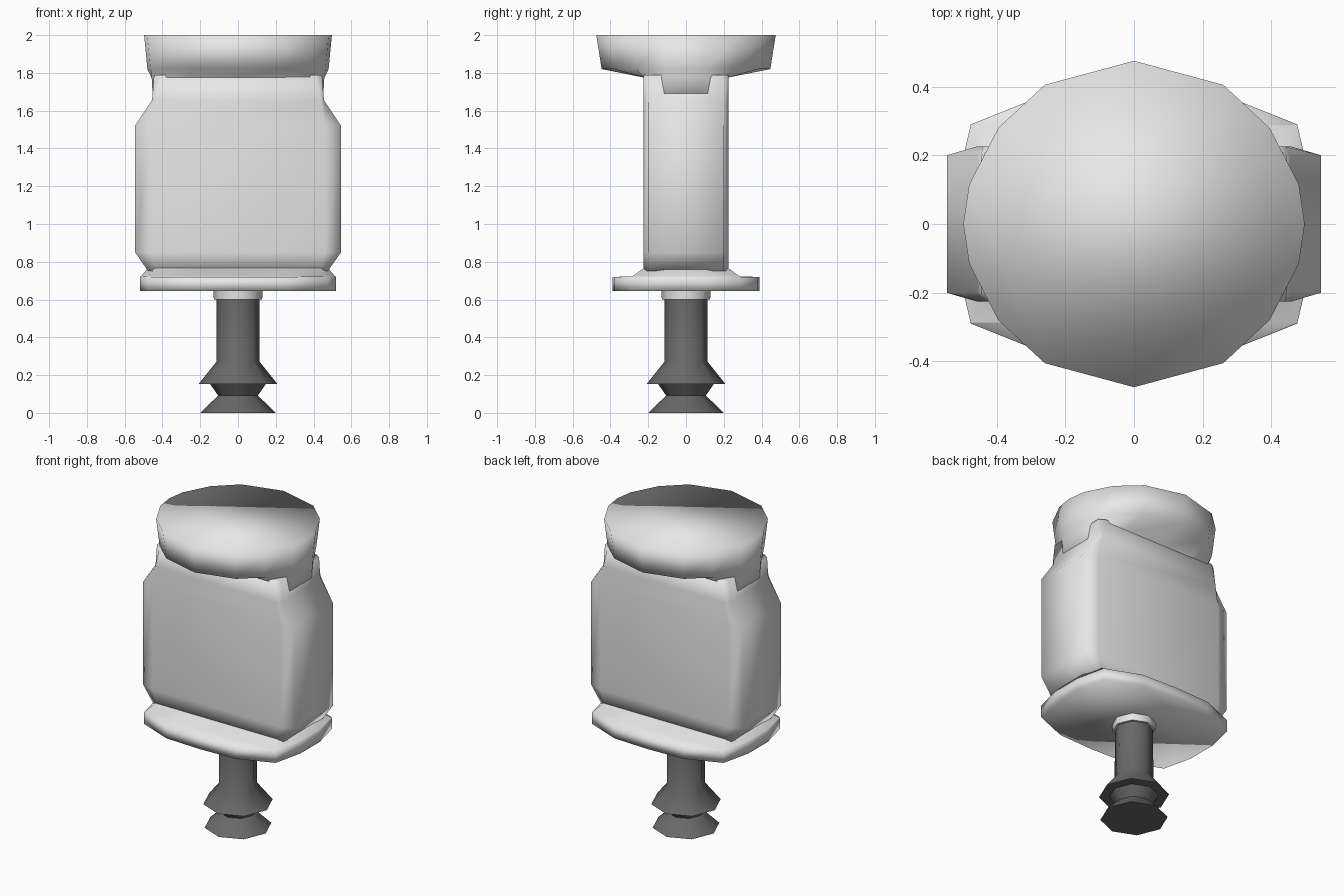
import bpy, bmesh, math

if "Cube" in bpy.data.objects:
    bpy.data.objects.remove(bpy.data.objects["Cube"])


def material(name, v):
    m = bpy.data.materials.new(name)
    m.diffuse_color = (v, v, v, 1)
    m.use_nodes = True
    m.node_tree.nodes["Principled BSDF"].inputs["Base Color"].default_value = m.diffuse_color
    return m


light = material("light_grey", 0.8)
dark = material("dark_rubber", 0.14)


def loft(name, rings, mat, angle=None):
    """Skin a stack of equal-sized point rings and close both ends."""
    bm = bmesh.new()
    loops = [[bm.verts.new(p) for p in r] for r in rings]
    n = len(loops[0])
    for a, b in zip(loops, loops[1:]):
        for i in range(n):
            j = (i + 1) % n
            bm.faces.new((a[i], a[j], b[j], b[i]))
    bm.faces.new(loops[0][::-1])
    bm.faces.new(loops[-1])
    bmesh.ops.recalc_face_normals(bm, faces=bm.faces)
    for f in bm.faces:
        f.smooth = True
    me = bpy.data.meshes.new(name)
    bm.to_mesh(me)
    bm.free()
    me.materials.append(mat)
    ob = bpy.data.objects.new(name, me)
    bpy.context.collection.objects.link(ob)
    if angle:
        bpy.ops.object.select_all(action='DESELECT')
        ob.select_set(True)
        bpy.context.view_layer.objects.active = ob
        bpy.ops.object.shade_smooth_by_angle(angle=math.radians(angle))
    return ob


def mirror4(quarter):
    """Quarter outline (from +x to +y) mirrored into a full loop."""
    half = quarter + [(-x, y) for x, y in reversed(quarter) if x > 0]
    return half + [(x, -y) for x, y in reversed(half) if y > 0]


def ring(outline, z, sx=1, sy=1, cx=9, cy=9):
    """Outline at height z, scaled, then clamped to +-cx, +-cy."""
    return [(max(-cx, min(cx, x * sx)), max(-cy, min(cy, y * sy)), z)
            for x, y in outline]


def lathe(profile, n=8):
    return [[(r * math.cos(2 * math.pi * i / n), r * math.sin(2 * math.pi * i / n), z)
             for i in range(n)] for r, z in profile]


# Top cap with neck running down into the body
cap = mirror4([(0.497, 0), (0.48, 0.115), (0.395, 0.28), (0.26, 0.405), (0, 0.475)])
loft("top_cap", [ring(cap, 1.65, 0.96, 1, 0.45, 0.22),
                 ring(cap, 1.775, 0.96, 1, 0.457, 0.222),
                 ring(cap, 1.82, 0.965, 0.94),
                 ring(cap, 2.0)], light)

# Main body: flat front and back, bulging chamfered sides
body = [(0.43, 0.475, 0.75), (0.46, 0.545, 0.85), (0.46, 0.545, 1.52),
        (0.44, 0.455, 1.655), (0.41, 0.445, 1.79)]
loft("body", [ring(mirror4([(b, 0.2), (a, 0.225)]), z) for a, b, z in body], light)

# Base flange with sloped step up to the body
flange = mirror4([(0.52, 0.1), (0.475, 0.29), (0.25, 0.38), (0, 0.39)])
loft("base_flange", [ring(flange, 0.645), ring(flange, 0.72),
                     ring(flange, 0.722, 1, 1, 0.515, 0.285),
                     ring(flange, 0.768, 0.92, 1, 0.475, 0.222)], light)

# Collar, then the rubber stem with two bellows
loft("collar", lathe([(0.128, 0.6), (0.13, 0.65)]), light, 50)
loft("suction_cup", lathe([(0.2, 0), (0.105, 0.092), (0.147, 0.152), (0.208, 0.154),
                           (0.115, 0.27), (0.113, 0.62)]), dark, 50)
